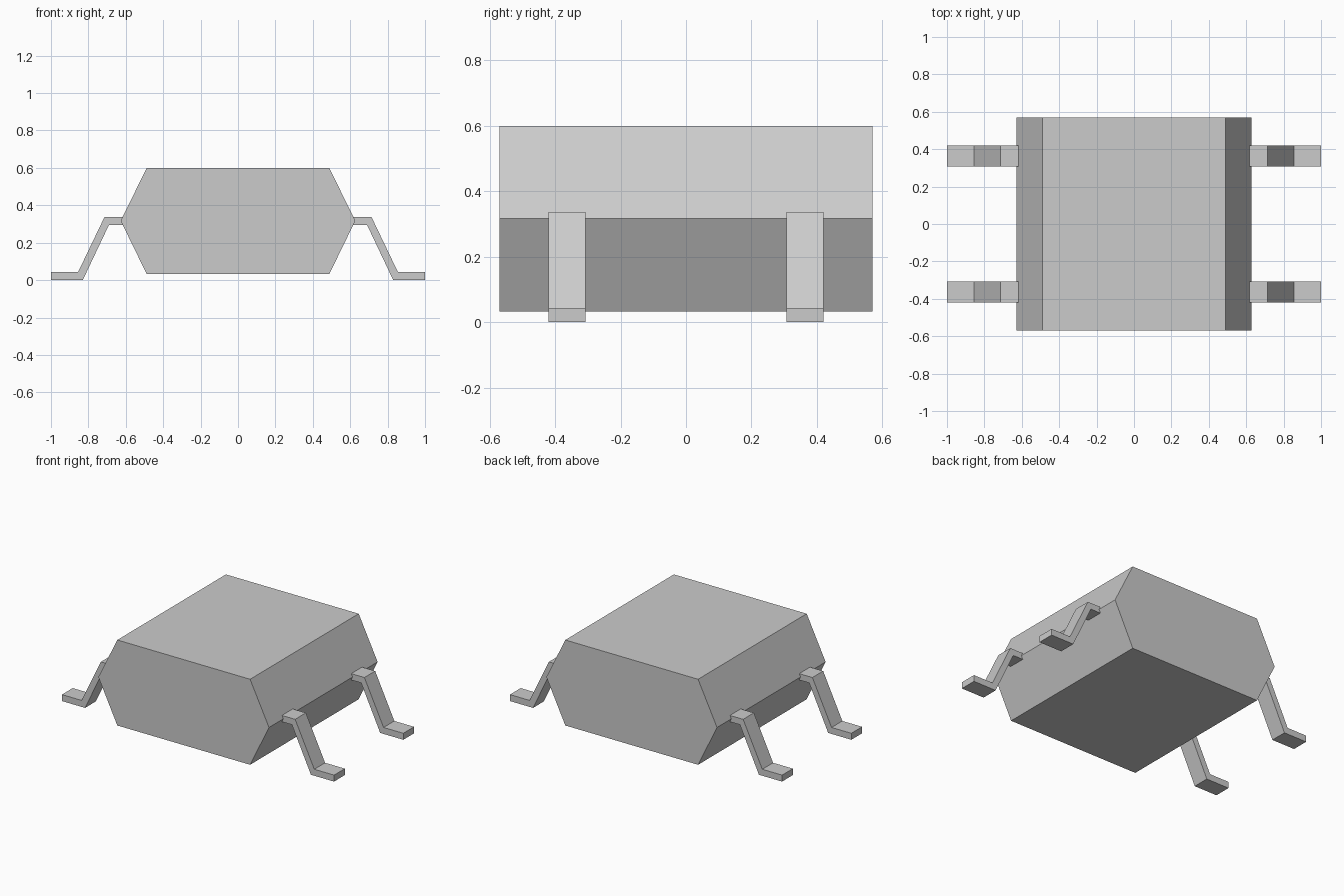
import bpy
import bmesh

cube = bpy.data.objects.get("Cube")
if cube:
    bpy.data.objects.remove(cube, do_unlink=True)

# One plain grey for everything
grey = bpy.data.materials.new("plain_grey")
grey.use_nodes = True
colour = (0.6, 0.6, 0.6, 1.0)
grey.diffuse_color = colour
grey.node_tree.nodes["Principled BSDF"].inputs["Base Color"].default_value = colour


def extrude_profile(name, profile, y_min, y_max):
    """Sweep a closed (x, z) outline along y into a solid, flat-faced part."""
    bm = bmesh.new()
    face = bm.faces.new([bm.verts.new((x, y_min, z)) for x, z in profile])
    swept = bmesh.ops.extrude_face_region(bm, geom=[face], use_keep_orig=True)
    moved = [v for v in swept["geom"] if isinstance(v, bmesh.types.BMVert)]
    bmesh.ops.translate(bm, verts=moved, vec=(0, y_max - y_min, 0))
    bmesh.ops.recalc_face_normals(bm, faces=bm.faces[:])
    mesh = bpy.data.meshes.new(name)
    bm.to_mesh(mesh)
    bm.free()
    mesh.materials.append(grey)
    obj = bpy.data.objects.new(name, mesh)
    bpy.context.collection.objects.link(obj)
    return obj


# Six-sided body, widest at the middle
half_body = [(0.488, 0.6), (0.627, 0.317), (0.488, 0.032)]
body_outline = half_body + [(-x, z) for x, z in reversed(half_body)]
extrude_profile("body", body_outline, -0.57, 0.57)

# Four bent legs: shoulder, sloping shin and flat foot
leg_outline = [(0.615, 0.337), (0.714, 0.337), (0.855, 0.043), (1.0, 0.043),
               (1.0, 0.0), (0.83, 0.0), (0.69, 0.295), (0.615, 0.295)]
for side, sx in (("left", 1), ("right", -1)):
    for end, sy in (("front", -1), ("back", 1)):
        outline = [(sx * x, z) for x, z in leg_outline]
        y_min, y_max = sorted((sy * 0.307, sy * 0.42))
        extrude_profile(f"{end}_{side}_leg", outline, y_min, y_max)
